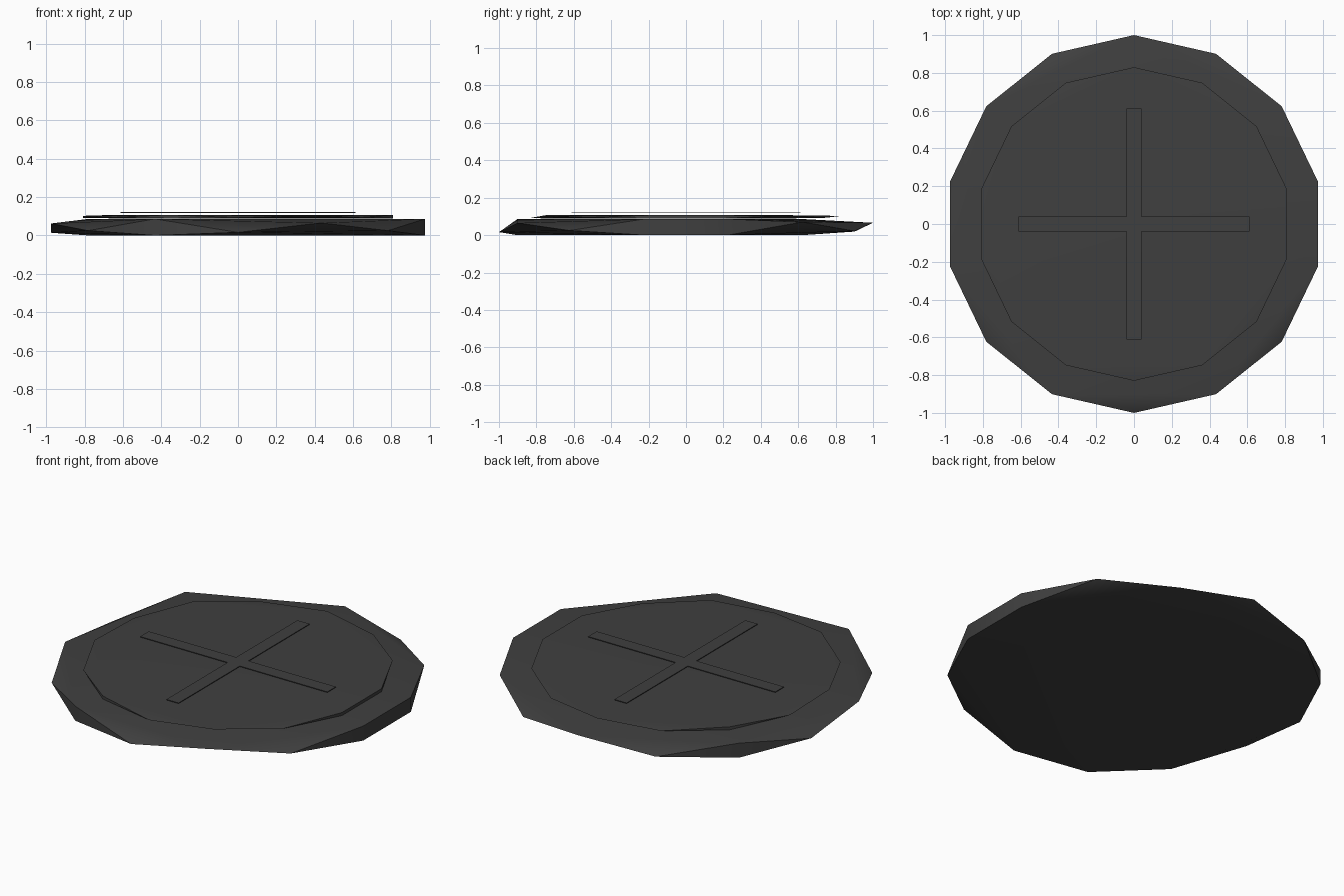
import bpy, bmesh
from math import radians, cos, sin

cube = bpy.data.objects.get("Cube")
if cube:
    bpy.data.objects.remove(cube, do_unlink=True)

mat = bpy.data.materials.new("charcoal grey")
mat.use_nodes = True
grey = (0.05, 0.05, 0.05, 1)
mat.diffuse_color = grey
mat.node_tree.nodes["Principled BSDF"].inputs["Base Color"].default_value = grey

LOW, HIGH = 0.0, 0.086
# Rim heights per corner, counter-clockwise from the back; a pair is a full-height corner
RIM = [(0.066,), (0.019,), (LOW, HIGH), (0.014,), (0.062,), (0.025,), (LOW, HIGH),
       (0.016,), (0.065,), (0.025,), (LOW, HIGH), (LOW, HIGH), (0.07,), (0.022,)]


def finish(bm, name):
    bmesh.ops.recalc_face_normals(bm, faces=bm.faces)
    mesh = bpy.data.meshes.new(name)
    bm.to_mesh(mesh)
    bm.free()
    mesh.materials.append(mat)
    ob = bpy.data.objects.new(name, mesh)
    bpy.context.collection.objects.link(ob)
    bpy.ops.object.select_all(action='DESELECT')
    ob.select_set(True)
    bpy.context.view_layer.objects.active = ob
    bpy.ops.object.shade_smooth_by_angle(angle=radians(30))
    return ob


def chipped_disc(name, radius, bottom, thickness):
    """Faceted disc whose rim corners are cut at uneven heights."""
    bm = bmesh.new()
    for i, heights in enumerate(RIM):
        a = radians(90 + i * 360 / len(RIM))
        for h in heights:
            bm.verts.new((radius * cos(a), radius * sin(a), bottom + h / HIGH * thickness))
    res = bmesh.ops.convex_hull(bm, input=bm.verts)
    loose = [v for v in bm.verts if not v.link_faces]
    bmesh.ops.delete(bm, geom=loose, context='VERTS')
    return finish(bm, name)


# Thick base and the thin plate resting above it
chipped_disc("base_disc", 1.0, 0.0, HIGH)
chipped_disc("top_plate", 0.83, 0.089, 0.018)

# Thin cross on top: one outline corner group turned four times
bm = bmesh.new()
arm, half = 0.612, 0.04
outline = []
for q in range(4):
    c, s = [(1, 0), (0, 1), (-1, 0), (0, -1)][q]
    for x, y in ((arm, -half), (arm, half), (half, half)):
        outline.append(bm.verts.new((c * x - s * y, s * x + c * y, 0.117)))
face = bm.faces.new(outline)
ext = bmesh.ops.extrude_face_region(bm, geom=[face], use_keep_orig=True)
top = [g for g in ext["geom"] if isinstance(g, bmesh.types.BMVert)]
bmesh.ops.translate(bm, verts=top, vec=(0, 0, 0.004))
finish(bm, "cross_inlay")
